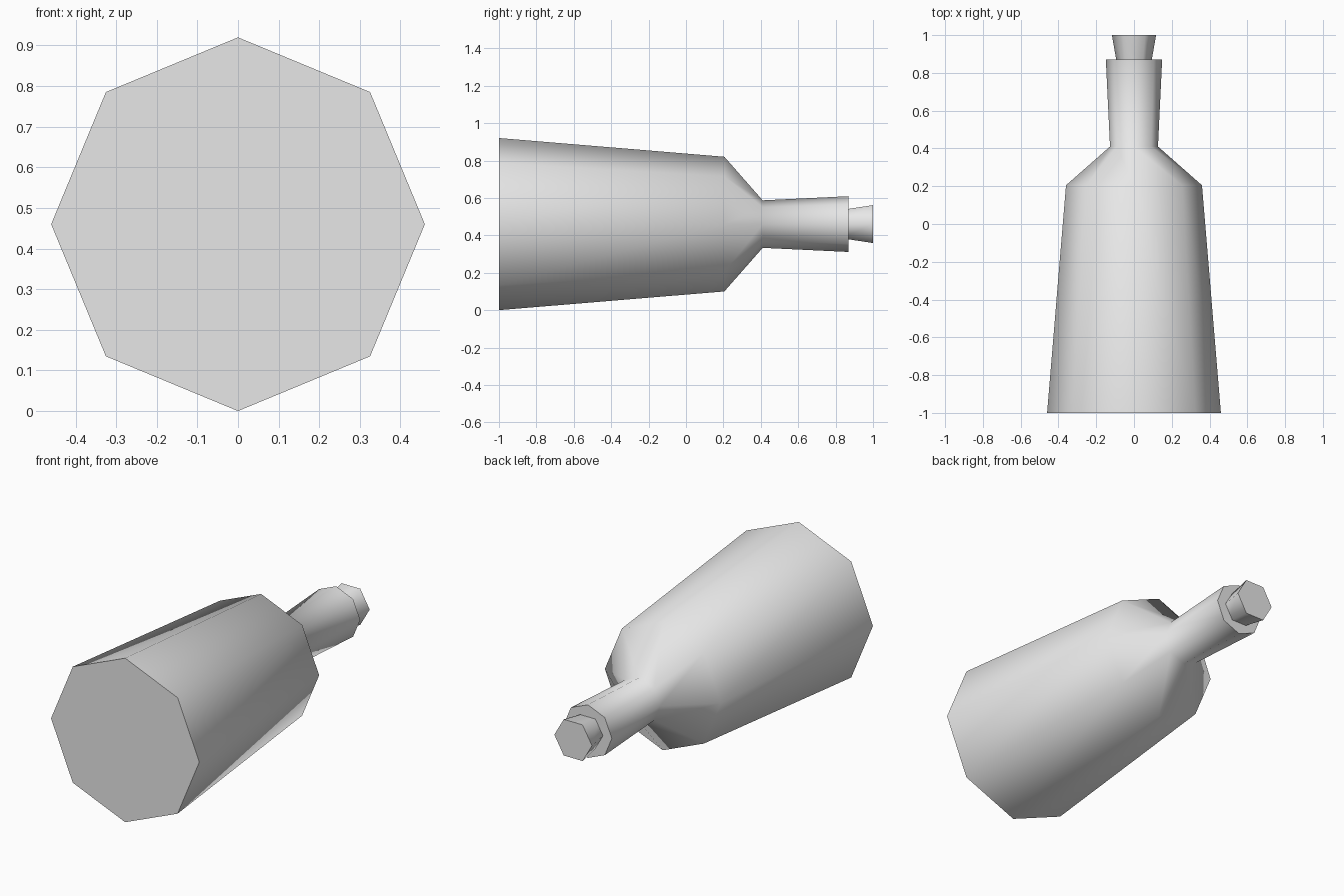
import bpy, bmesh, math
from mathutils import Vector

cube = bpy.data.objects.get("Cube")
if cube:
    bpy.data.objects.remove(cube, do_unlink=True)

AXIS_HEIGHT = 0.46

# Single plain grey for the whole model
grey = bpy.data.materials.new("plain grey")
grey.use_nodes = True
grey.diffuse_color = (0.8, 0.8, 0.8, 1)
grey.node_tree.nodes["Principled BSDF"].inputs["Base Color"].default_value = grey.diffuse_color


def lathe(name, sides, profile):
    """Closed faceted solid around the y axis from (y, radius) pairs."""
    bm = bmesh.new()
    rings = []
    for y, radius in profile:
        angles = [math.tau * i / sides for i in range(sides)]
        rings.append([bm.verts.new((radius * math.cos(a), y, radius * math.sin(a)))
                      for a in angles])
    for lower, upper in zip(rings, rings[1:]):
        for i in range(sides):
            j = (i + 1) % sides
            bm.faces.new((lower[i], lower[j], upper[j], upper[i]))
    bm.faces.new(rings[0])
    bm.faces.new(rings[-1])
    bmesh.ops.recalc_face_normals(bm, faces=bm.faces)
    mesh = bpy.data.meshes.new(name)
    bm.to_mesh(mesh)
    bm.free()
    mesh.materials.append(grey)
    obj = bpy.data.objects.new(name, mesh)
    obj.location = Vector((0, 0, AXIS_HEIGHT))
    bpy.context.collection.objects.link(obj)
    # Smooth walls, crisp end caps
    bpy.ops.object.select_all(action="DESELECT")
    obj.select_set(True)
    bpy.context.view_layer.objects.active = obj
    bpy.ops.object.shade_smooth_by_angle(angle=math.radians(75))
    return obj


# Bottle: base, shoulder, neck root, lip
lathe("bottle", 8, [(-1, 0.46), (0.205, 0.36), (0.41, 0.127), (0.87, 0.149)])

# Stopper, flaring outwards from inside the neck
lathe("stopper", 6, [(0.83, 0.087), (1, 0.117)])
